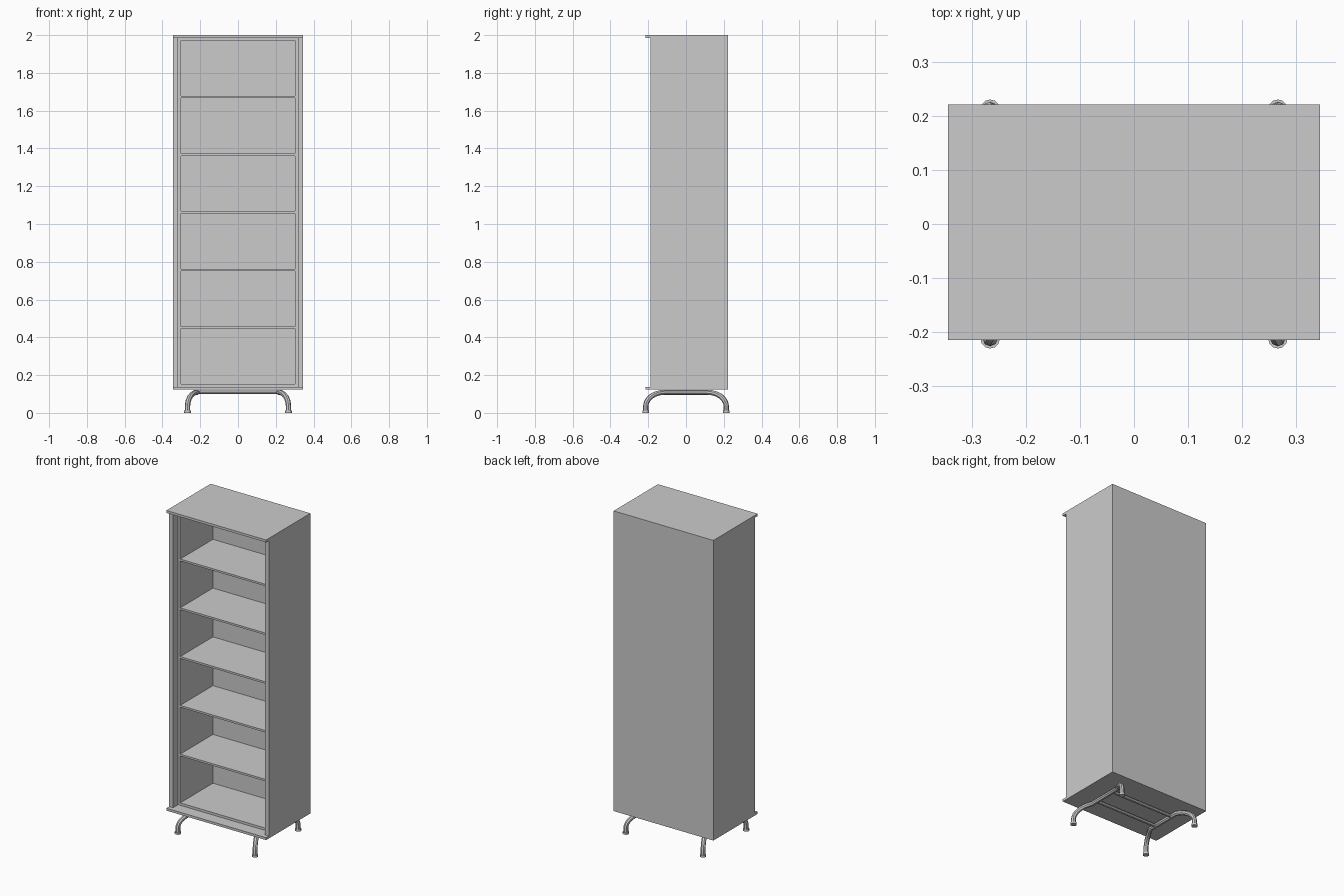
import bpy, math
from mathutils import Vector

default = bpy.data.objects.get("Cube")
if default:
    bpy.data.objects.remove(default, do_unlink=True)

grey = bpy.data.materials.new("plain_grey")
grey.use_nodes = True
colour = (0.6, 0.6, 0.6, 1)
grey.diffuse_color = colour
grey.node_tree.nodes["Principled BSDF"].inputs["Base Color"].default_value = colour


def box(name, lo, hi):
    """Flat-sided board between two corners."""
    lo, hi = Vector(lo), Vector(hi)
    bpy.ops.mesh.primitive_cube_add(size=1, location=(lo + hi) / 2)
    ob = bpy.context.object
    ob.name = name
    ob.scale = hi - lo
    bpy.ops.object.transform_apply(location=False, rotation=False, scale=True)
    ob.data.materials.append(grey)
    return ob


def tube(name, points, radius):
    """Round bar swept along a path."""
    curve = bpy.data.curves.new(name, "CURVE")
    curve.dimensions = "3D"
    curve.bevel_depth = radius
    curve.bevel_resolution = 2
    curve.use_fill_caps = True
    spline = curve.splines.new("POLY")
    spline.points.add(len(points) - 1)
    for p, co in zip(spline.points, points):
        p.co = (*co, 1)
    ob = bpy.data.objects.new(name, curve)
    bpy.context.collection.objects.link(ob)
    bpy.ops.object.select_all(action="DESELECT")
    ob.select_set(True)
    bpy.context.view_layer.objects.active = ob
    bpy.ops.object.convert(target="MESH")
    ob = bpy.context.object
    ob.data.materials.clear()
    ob.data.materials.append(grey)
    bpy.ops.object.shade_smooth_by_angle(angle=math.radians(40))
    return ob


half_w, front, back = 0.345, -0.215, 0.222
base, top, board = 0.123, 2.0, 0.015
side_front, inner_front, inner_back = -0.188, -0.138, 0.185
outer_x, inner_x = 0.318, 0.303

# Outer shell
box("bottom_board", (-half_w, front, base), (half_w, back, base + board))
box("top_board", (-half_w, front, top - board), (half_w, back, top))
box("back_panel", (-outer_x, inner_back, base + board), (outer_x, back, top - board))

# Outer and inner side walls
for side, s in (("left", 1), ("right", -1)):
    a, b, c = sorted((s * half_w, s * outer_x)), sorted((s * outer_x, s * inner_x)), s
    box(side + "_outer_side", (a[0], side_front, base + board), (a[1], back, top - board))
    box(side + "_inner_side", (b[0], inner_front, base + board), (b[1], inner_back, top - board))

# Inner floor, shelves and ceiling
step, thick = 0.305, 0.012
for i in range(6):
    z = 0.153 + i * step
    low = base + board if i == 0 else z - thick
    box("inner_floor" if i == 0 else f"shelf_{i}",
        (-inner_x, inner_front, low), (inner_x, inner_back, z))
box("inner_ceiling", (-inner_x, inner_front, 1.971), (inner_x, inner_back, top - board))

# Bent tube legs, one front-to-back hoop on each side
foot_x, foot_y, bar_z, bend = 0.267, 0.213, 0.109, 0.035
for side, s in (("left", 1), ("right", -1)):
    arc = [(s * foot_x, -foot_y, 0.0)]
    for i in range(9):
        t = math.pi / 2 * i / 8
        run = 1 - math.cos(t)
        arc.append((s * (foot_x - 0.05 * run), -foot_y + 0.1 * run,
                    bend + (bar_z - bend) * math.sin(t)))
    hoop = arc + [(x, -y, z) for x, y, z in reversed(arc)]
    tube(side + "_leg_hoop", hoop, 0.014)
    # Foot caps
    for end, e in (("front", -1), ("back", 1)):
        bpy.ops.mesh.primitive_cylinder_add(
            vertices=12, radius=0.018, depth=0.012,
            location=(s * foot_x, e * foot_y, 0.006))
        cap = bpy.context.object
        cap.name = f"{side}_{end}_foot_cap"
        cap.data.materials.append(grey)
        bpy.ops.object.shade_smooth_by_angle(angle=math.radians(40))

# Cross rails joining the hoops
for end, e in (("front", -1), ("back", 1)):
    rail_x = foot_x - 0.05
    tube(end + "_cross_rail",
         [(-rail_x, e * 0.07, bar_z), (rail_x, e * 0.07, bar_z)], 0.01)
